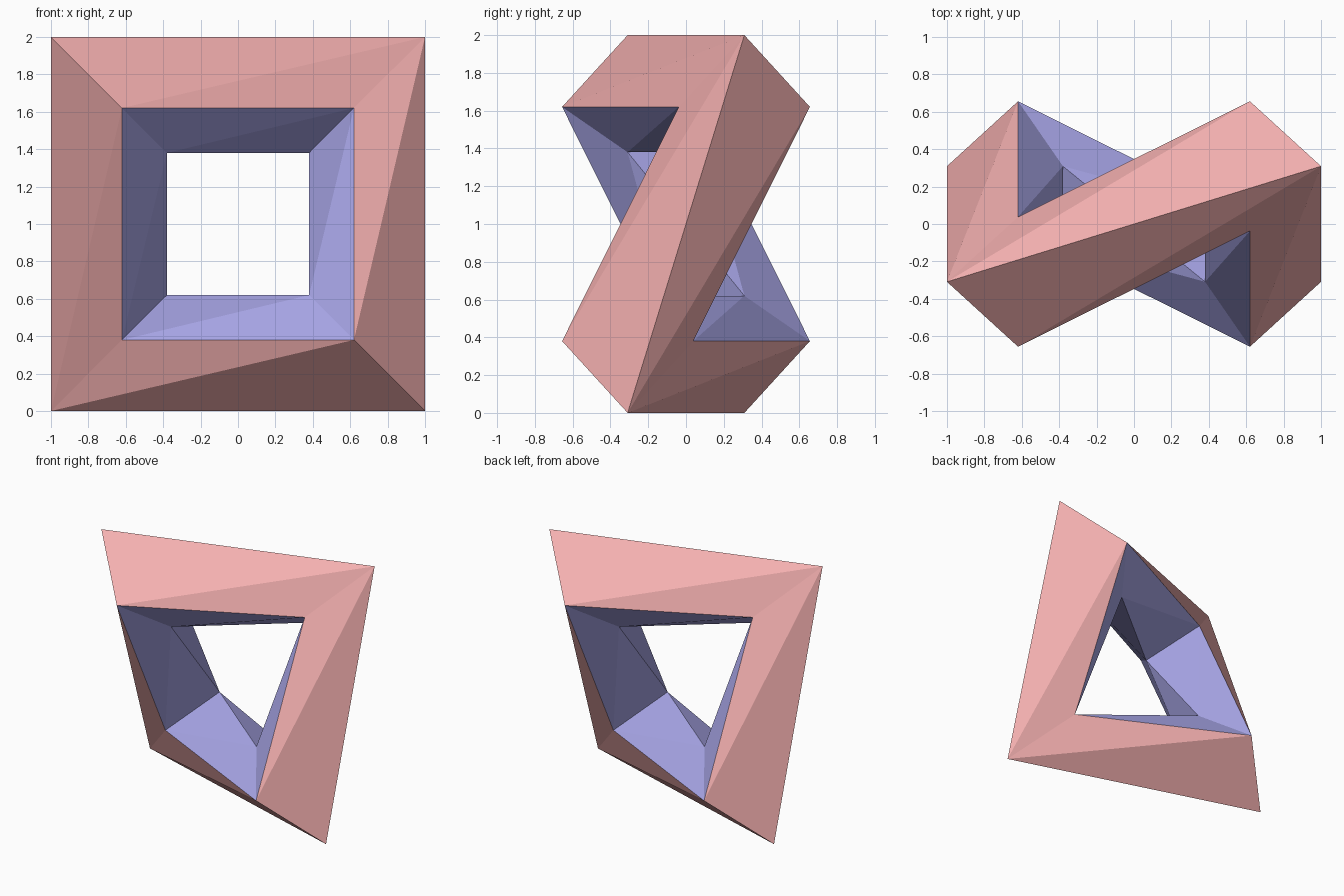
import bpy, bmesh

if "Cube" in bpy.data.objects:
    bpy.data.objects.remove(bpy.data.objects["Cube"])

# Four-sided section at each corner of the ring: (distance from axis, y offset)
OUTER, FRONT, INNER, BACK = range(4)
SECTION = [(1.0, 0.0), (0.62, -0.347), (0.38, 0.0), (0.62, 0.347)]
CORNERS = [(1, 1), (-1, 1), (-1, -1), (1, -1)]
SWAY = 0.309  # corners alternate back and forward, giving the twist


def material(name, color):
    mat = bpy.data.materials.new(name)
    mat.diffuse_color = color
    mat.use_nodes = True
    mat.node_tree.nodes["Principled BSDF"].inputs["Base Color"].default_value = mat.diffuse_color
    return mat


bm = bmesh.new()

# Corner sections
rings = []
for sx, sz in CORNERS:
    rings.append([bm.verts.new((sx * r, SWAY * sx * sz + dy, 1 + sz * r))
                  for r, dy in SECTION])

# Each bar joins a rear-leaning corner (p) to a forward-leaning one (m).
# Every bent side is split along the diagonal p[a] to m[b].
SIDES = [(OUTER, FRONT, 0), (FRONT, INNER, 1), (BACK, OUTER, 0), (INNER, BACK, 1)]
for i in range(4):
    p, m = rings[i], rings[(i + 1) % 4]
    if i % 2:
        p, m = m, p
    for a, b, mat_index in SIDES:
        for tri in ((p[a], m[a], m[b]), (p[a], m[b], p[b])):
            bm.faces.new(tri).material_index = mat_index

bmesh.ops.recalc_face_normals(bm, faces=bm.faces)

# Twisted square ring
mesh = bpy.data.meshes.new("twisted_ring")
bm.to_mesh(mesh)
bm.free()
mesh.materials.append(material("outer_pink", (0.90, 0.43, 0.43, 1)))
mesh.materials.append(material("inner_blue", (0.40, 0.39, 0.82, 1)))
ring = bpy.data.objects.new("twisted_ring", mesh)
bpy.context.collection.objects.link(ring)
